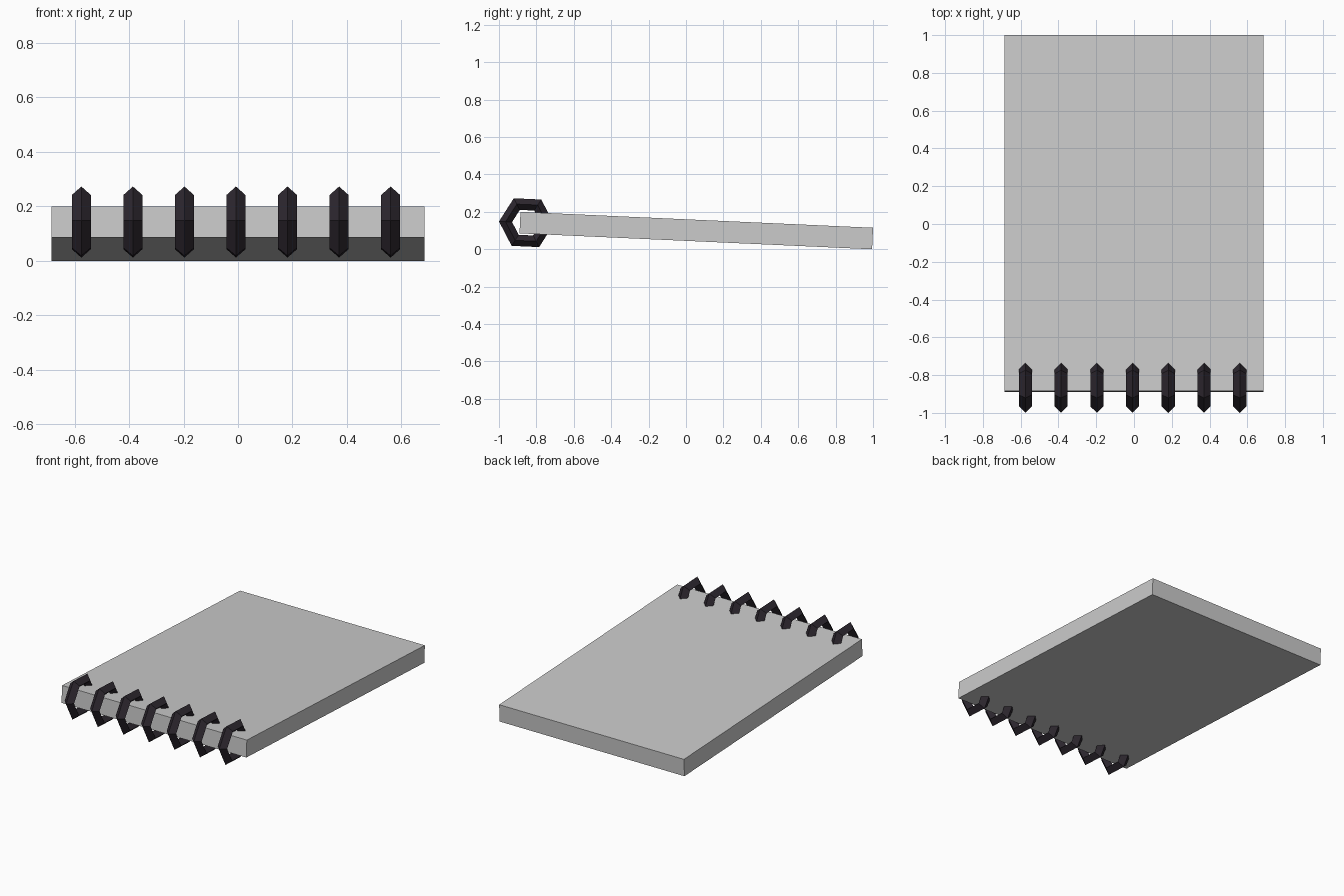
import bpy, bmesh, math
from mathutils import Matrix, Vector

if "Cube" in bpy.data.objects:
    bpy.data.objects.remove(bpy.data.objects["Cube"])

TILT = -0.0451


def material(name, rgb):
    m = bpy.data.materials.new(name)
    m.diffuse_color = (*rgb, 1)
    m.use_nodes = True
    m.node_tree.nodes["Principled BSDF"].inputs["Base Color"].default_value = m.diffuse_color
    return m


paper = material("light grey", (0.6, 0.6, 0.6))
metal = material("dark purple grey", (0.026, 0.02, 0.028))


def finish(name, bm, mat, loc):
    bmesh.ops.recalc_face_normals(bm, faces=bm.faces)
    me = bpy.data.meshes.new(name)
    bm.to_mesh(me)
    bm.free()
    me.materials.append(mat)
    ob = bpy.data.objects.new(name, me)
    ob.location = loc
    ob.rotation_euler.x = TILT
    bpy.context.collection.objects.link(ob)
    return ob


# Notepad block, tilted so the bound edge is raised
bm = bmesh.new()
bmesh.ops.create_cube(bm, size=1, matrix=Matrix.Diagonal((1.37, 1.887, 0.115, 1)))
finish("page_block", bm, paper, (0, 0.055, 0.10))


# Binding rings: six-sided hoops with a diamond section
def ring(name, x, major=0.112, minor=0.035, sides=6, section=4):
    bm = bmesh.new()
    loops = []
    for i in range(sides):
        a = math.tau * i / sides
        loop = []
        for j in range(section):
            b = math.tau * j / section
            r = major + minor * math.cos(b)
            loop.append(bm.verts.new(Vector((minor * math.sin(b), r * math.cos(a), r * math.sin(a)))))
        loops.append(loop)
    for i in range(sides):
        p, q = loops[i], loops[(i + 1) % sides]
        for j in range(section):
            k = (j + 1) % section
            bm.faces.new((p[j], q[j], q[k], p[k]))
    finish(name, bm, metal, (x, -0.853, 0.142))


for n in range(7):
    ring(f"binding_ring_{n + 1}", -0.575 + 0.1892 * n)
